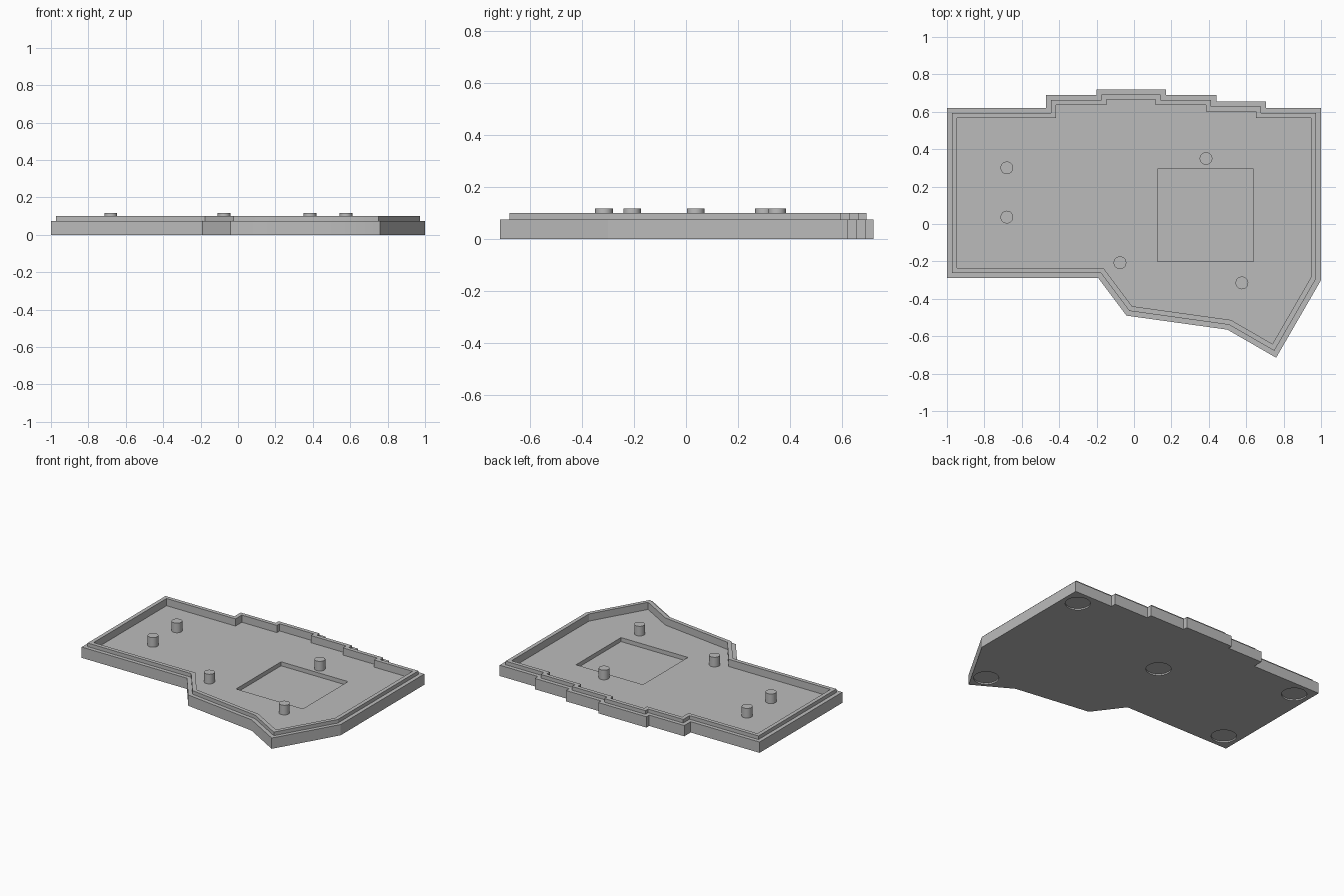
import bpy, bmesh
from mathutils import Vector

if "Cube" in bpy.data.objects:
    bpy.data.objects.remove(bpy.data.objects["Cube"], do_unlink=True)

RIM_Z, LIP_Z, FLOOR_Z, PEG_Z = 0.075, 0.10, 0.05, 0.117
RECESS_Z, FOOT_DEPTH = 0.022, 0.01

# One plain grey plastic
grey = bpy.data.materials.new("grey plastic")
grey.use_nodes = True
colour = (0.5, 0.5, 0.5, 1)
grey.diffuse_color = colour
grey.node_tree.nodes["Principled BSDF"].inputs["Base Color"].default_value = colour

# Outline of the case, counter-clockwise
outline = [Vector(p) for p in (
    (-1, -0.29), (-0.19, -0.29), (-0.04, -0.49), (0.5, -0.565), (0.76, -0.715),
    (1, -0.3), (1, 0.62), (0.705, 0.62), (0.705, 0.655), (0.44, 0.655),
    (0.44, 0.69), (0.17, 0.69), (0.17, 0.72), (-0.2, 0.72), (-0.2, 0.69),
    (-0.47, 0.69), (-0.47, 0.62), (-1, 0.62))]


def inset(points, d):
    """Move every edge of the outline inwards by d, with mitred corners."""
    result = []
    for i, p in enumerate(points):
        a = (p - points[i - 1]).normalized()
        b = (points[(i + 1) % len(points)] - p).normalized()
        n1, n2 = Vector((-a.y, a.x)), Vector((-b.y, b.x))
        result.append(p + (n1 + n2) * d / (1 + n1.dot(n2)))
    return result


def make_object(name, bm):
    bmesh.ops.recalc_face_normals(bm, faces=bm.faces)
    mesh = bpy.data.meshes.new(name)
    bm.to_mesh(mesh)
    bm.free()
    mesh.materials.append(grey)
    obj = bpy.data.objects.new(name, mesh)
    bpy.context.collection.objects.link(obj)
    return obj


def loft(name, levels):
    """Join matching outlines given as (inset, height) into a closed solid."""
    bm = bmesh.new()
    rings = [[bm.verts.new((p.x, p.y, z)) for p in inset(outline, d)]
             for d, z in levels]
    for low, high in zip(rings, rings[1:]):
        for i in range(len(low)):
            bm.faces.new((low[i - 1], low[i], high[i], high[i - 1]))
    bm.faces.new(rings[0])
    bm.faces.new(rings[-1])
    return make_object(name, bm)


def cylinder(name, x, y, radius, z0, z1):
    bm = bmesh.new()
    bmesh.ops.create_cone(bm, cap_ends=True, segments=32, radius1=radius,
                          radius2=radius, depth=z1 - z0)
    bmesh.ops.translate(bm, verts=bm.verts, vec=(x, y, (z0 + z1) / 2))
    return make_object(name, bm)


def activate(obj):
    bpy.ops.object.select_all(action='DESELECT')
    obj.select_set(True)
    bpy.context.view_layer.objects.active = obj


def cut(obj, cutter):
    cutter.hide_render = True
    mod = obj.modifiers.new("cut", 'BOOLEAN')
    mod.operation, mod.solver, mod.object = 'DIFFERENCE', 'EXACT', cutter
    activate(obj)
    bpy.ops.object.modifier_apply(modifier=mod.name)
    bpy.data.objects.remove(cutter, do_unlink=True)


# Tray: outer wall, ledge, raised lip and sunken floor
tray = loft("case_tray", [(0, 0), (0, RIM_Z), (0.027, RIM_Z), (0.027, LIP_Z),
                          (0.054, LIP_Z), (0.054, FLOOR_Z)])

# Square recess in the floor
bm = bmesh.new()
bmesh.ops.create_cube(bm, size=1)
bmesh.ops.scale(bm, verts=bm.verts, vec=(0.515, 0.495, 0.2))
bmesh.ops.translate(bm, verts=bm.verts, vec=(0.3825, 0.0475, RECESS_Z + 0.1))
cut(tray, make_object("recess_cutter", bm))

# Shallow round foot sockets underneath
for x, y in ((0.89, 0.51), (0.73, -0.58), (-0.03, 0.205), (-0.89, 0.51), (-0.89, -0.18)):
    cut(tray, cylinder("foot_cutter", x, y, 0.08, -0.05, FOOT_DEPTH))

# Mounting pegs
parts = [tray]
for x, y in ((-0.68, 0.3), (-0.68, 0.037), (-0.075, -0.207), (0.385, 0.35), (0.577, -0.315)):
    parts.append(cylinder("mounting_peg", x, y, 0.034, FLOOR_Z - 0.005, PEG_Z))

for part in parts:
    activate(part)
    bpy.ops.object.shade_smooth_by_angle()
